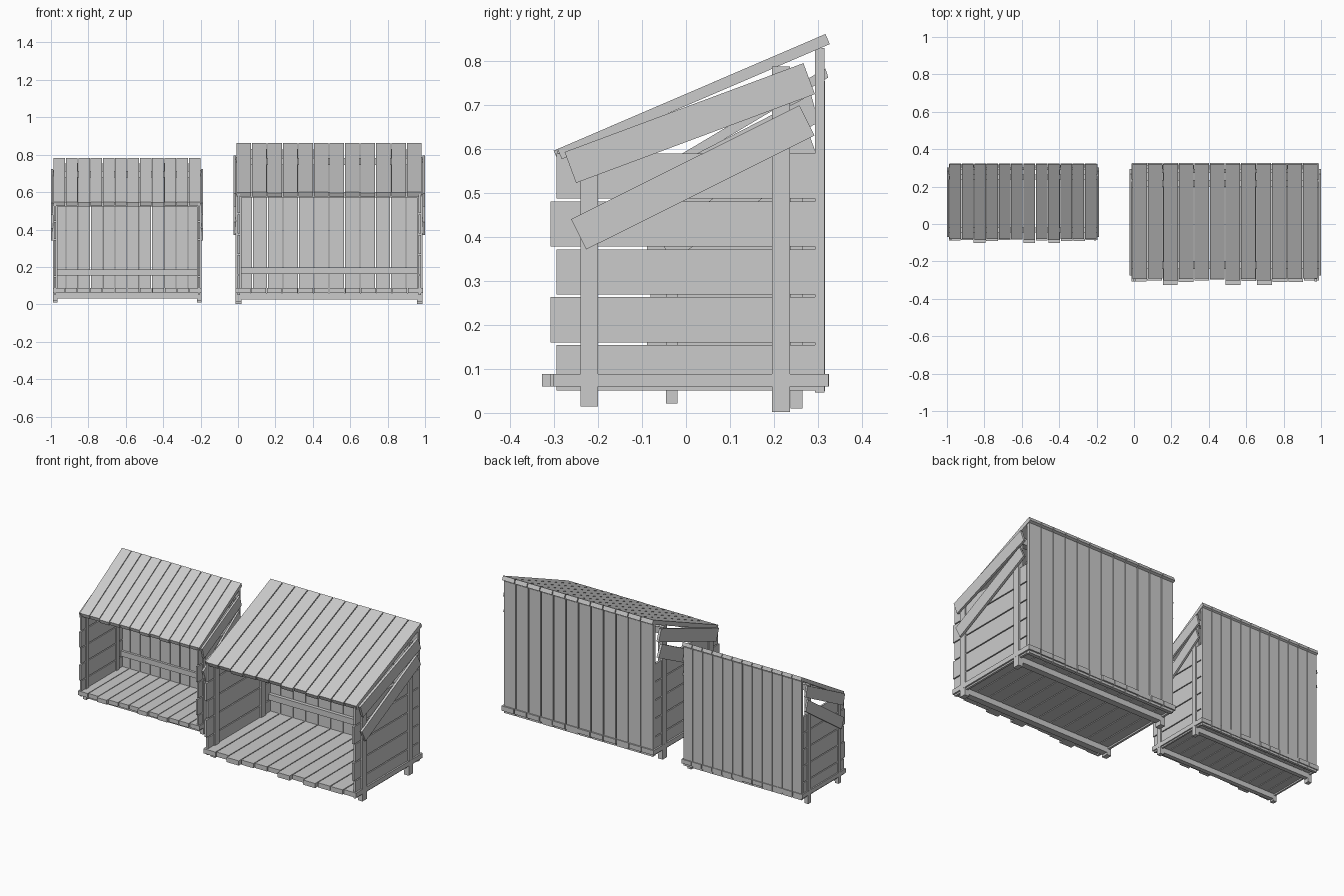
import bpy, bmesh, math
from mathutils import Matrix, Vector

if "Cube" in bpy.data.objects:
    bpy.data.objects.remove(bpy.data.objects["Cube"], do_unlink=True)

wood = bpy.data.materials.new("pale_grey_wood")
wood.use_nodes = True
wood.diffuse_color = (0.6, 0.6, 0.6, 1)
wood.node_tree.nodes["Principled BSDF"].inputs["Base Color"].default_value = (0.6, 0.6, 0.6, 1)


def box(x, y, z):
    """Matrix of a board filling three (low, high) ranges."""
    mid = Vector([(a + b) / 2 for a, b in (x, y, z)])
    size = [abs(b - a) for a, b in (x, y, z)]
    return Matrix.Translation(mid) @ Matrix.Diagonal((*size, 1))


def sloped(x, start, end, depth):
    """Matrix of a board whose centre line runs from start to end in y and z."""
    dy, dz = end[0] - start[0], end[1] - start[1]
    mid = Vector((sum(x) / 2, (start[0] + end[0]) / 2, (start[1] + end[1]) / 2))
    return (Matrix.Translation(mid) @ Matrix.Rotation(math.atan2(dz, dy), 4, "X")
            @ Matrix.Diagonal((abs(x[1] - x[0]), math.hypot(dy, dz), depth, 1)))


def boards(name, matrices, place):
    bm = bmesh.new()
    for m in matrices:
        bmesh.ops.create_cube(bm, size=1, matrix=place @ m)
    bmesh.ops.recalc_face_normals(bm, faces=bm.faces)
    mesh = bpy.data.meshes.new(name)
    bm.to_mesh(mesh)
    bm.free()
    mesh.materials.append(wood)
    bpy.context.collection.objects.link(bpy.data.objects.new(name, mesh))


def row(half, count=12, gap=0.005):
    """x ranges of evenly spaced planks."""
    pitch = 2 * half / count
    return [(-half + i * pitch + gap / 2, -half + (i + 1) * pitch - gap / 2)
            for i in range(count)]


def sides(low, high):
    return [(low, high), (-high, -low)]


# uneven plank ends
uneven = [0.01, 0.005, 0.03, 0.012, 0.004, 0, 0.03, 0.008, 0.03, 0.012, 0.012, 0.004]


def shed(prefix, place):
    def part(name, matrices):
        boards(prefix + name, matrices, place)

    # floor planks on two beams
    part("floor", [box(x, (-0.297 - u, 0.325 - u / 6), (0.06, 0.088))
                   for x, u in zip(row(0.503), uneven)])
    part("floor_beams", [box((-0.5, 0.5), y, (0.027, 0.06))
                         for y in ((-0.238, -0.2), (0.197, 0.235))])

    # corner posts
    part("front_posts", [box(x, (-0.24, -0.2), (0.015, 0.59)) for x in sides(0.47, 0.5)])
    part("back_posts", [box(x, (0.195, 0.237), (0.002, 0.788)) for x in sides(0.47, 0.5)])

    # horizontal side planks, every other one longer
    part("side_planks", [box(x, (-0.295 - 0.013 * (i % 2), 0.293),
                             (0.051 + i * 0.109, 0.154 + i * 0.109))
                         for i in range(5) for x in sides(0.478, 0.491)])

    # diagonal side braces
    part("upper_braces", [sloped(x, (-0.263, 0.558), (0.28, 0.76), 0.075)
                          for x in sides(0.498, 0.512)])
    part("lower_braces", [sloped(x, (-0.244, 0.406), (0.275, 0.665), 0.077)
                          for x in sides(0.498, 0.512)])

    # back wall and its inner rail
    part("back_wall", [box(x, (0.293, 0.315), (0.046, 0.83)) for x in row(0.493)])
    part("back_rail", [box((-0.478, 0.478), (0.272, 0.293), (0.162, 0.197))])

    # roof and its support beams
    part("roof", [sloped(x, (-0.286 - u / 3, 0.589 - u / 7), (0.322, 0.85), 0.025)
                  for x, u in zip(row(0.497), uneven)])
    part("roof_beams", [box((-0.485, 0.485), (-0.24, -0.2), (0.572, 0.6)),
                        box((-0.485, 0.485), (0.197, 0.235), (0.745, 0.782))])


shed("large_", Matrix.Translation((0.4875, 0, 0)))
shed("small_", Matrix.Translation((-0.593, 0.111, 0.008)) @ Matrix.Diagonal((0.794, 0.65, 0.9, 1)))
